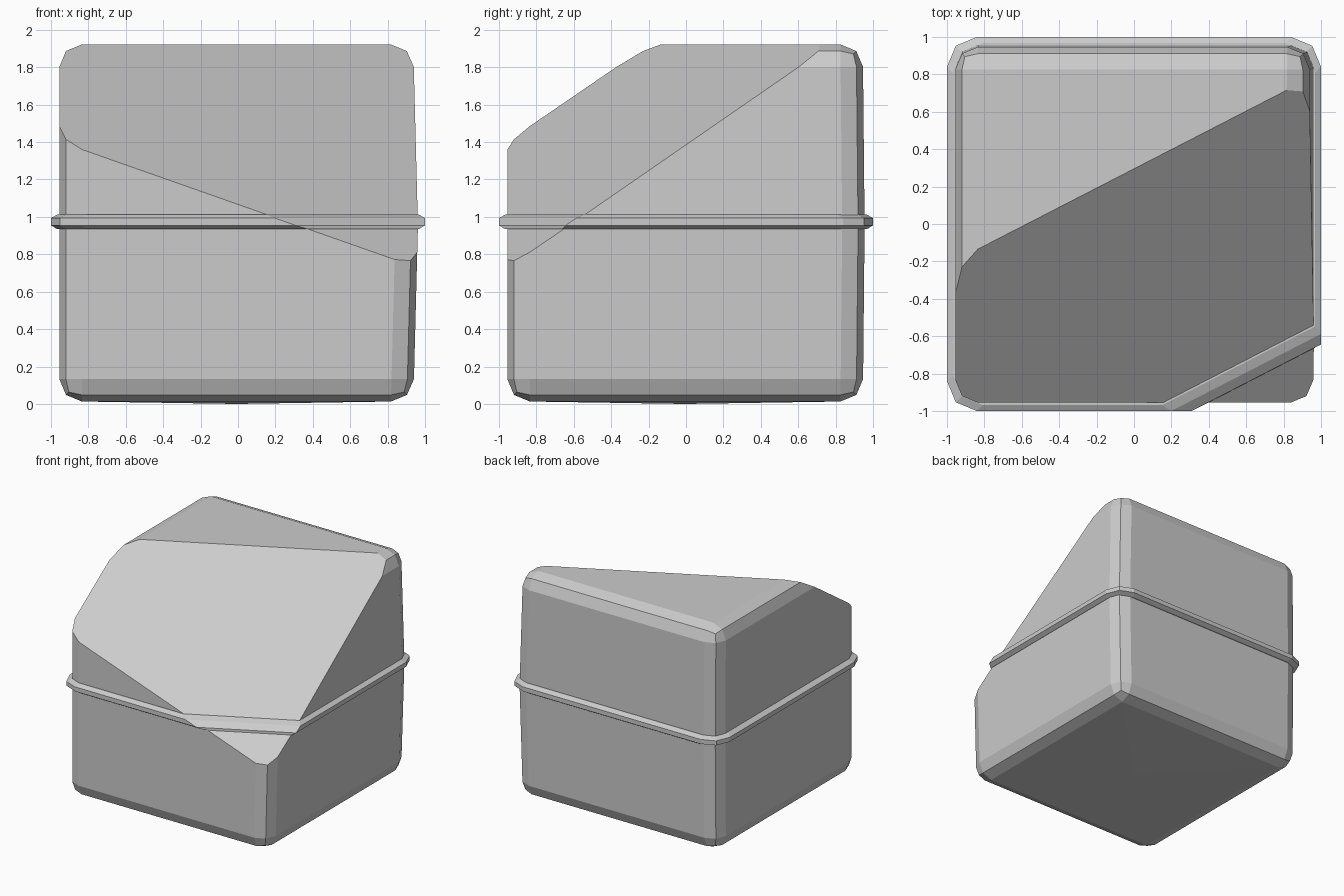
import bpy, bmesh
from mathutils import Vector

if "Cube" in bpy.data.objects:
    bpy.data.objects.remove(bpy.data.objects["Cube"])

# Slanted cut plane: z = C + A*x + B*y
A, B, C = -0.352, 0.684, 1.72
Z0, Z1 = 0.013, 1.922


def add_object(name, bm):
    bmesh.ops.recalc_face_normals(bm, faces=bm.faces)
    mesh = bpy.data.meshes.new(name)
    bm.to_mesh(mesh)
    bm.free()
    obj = bpy.data.objects.new(name, mesh)
    bpy.context.collection.objects.link(obj)
    return obj


# Body: bevelled block, slightly bulged sides, one corner sliced off
bm = bmesh.new()
bmesh.ops.create_cube(bm, size=1)
for v in bm.verts:
    v.co = Vector((v.co.x * 1.91, v.co.y * 1.91, Z0 + (v.co.z + 0.5) * (Z1 - Z0)))
bmesh.ops.bevel(bm, geom=bm.edges[:], offset=0.12, segments=2, profile=0.5, affect='EDGES')
bmesh.ops.bisect_plane(bm, geom=bm.verts[:] + bm.edges[:] + bm.faces[:],
                       plane_co=(0, 0, 0.95), plane_no=(0, 0, 1))
for v in bm.verts:
    t = abs(v.co.z - 0.95)
    if v.co.x > 0.5:
        v.co.x += 0.007 - 0.026 * t
    if v.co.y > 0.5:
        v.co.y -= 0.01 * t
bottom = min(bm.faces, key=lambda f: f.calc_center_median().z)
for v in bmesh.ops.poke(bm, faces=[bottom])["verts"]:
    v.co.z = 0.0
cut = bmesh.ops.bisect_plane(bm, geom=bm.verts[:] + bm.edges[:] + bm.faces[:],
                             plane_co=(0, 0, C), plane_no=(-A, -B, 1), clear_outer=True)
rim = [e for e in cut["geom_cut"] if isinstance(e, bmesh.types.BMEdge)]
bmesh.ops.contextual_create(bm, geom=rim)
add_object("block_body", bm)


# Band: profile (height, half width) swept round the clipped square outline
def outline(z, s):
    r, k = 0.16, 0.047
    pts = []
    for sx, sy in ((1, 1), (-1, 1), (-1, -1)):
        corner = [(s, s - r), (s - k, s - k), (s - r, s)]
        if sx * sy < 0:
            corner.reverse()
        pts += [(sx * x, sy * y) for x, y in corner]
    # the fourth corner follows the slanted cut
    c = C + (s - 0.955) * 0.6
    pts.append(((z - c + B * s) / A, -s))
    pts.append((s, (z - c - A * s) / B))
    return pts


profile = [(0.935, 0.93), (0.935, 0.968), (0.955, 1.0),
           (0.993, 1.0), (1.012, 0.968), (1.012, 0.93)]
bm = bmesh.new()
rings = [[bm.verts.new((x, y, z)) for x, y in outline(z, s)] for z, s in profile]
for i, ring in enumerate(rings):
    nxt = rings[(i + 1) % len(rings)]
    for j in range(len(ring)):
        k = (j + 1) % len(ring)
        bm.faces.new((ring[j], ring[k], nxt[k], nxt[j]))
add_object("seam_band", bm)
